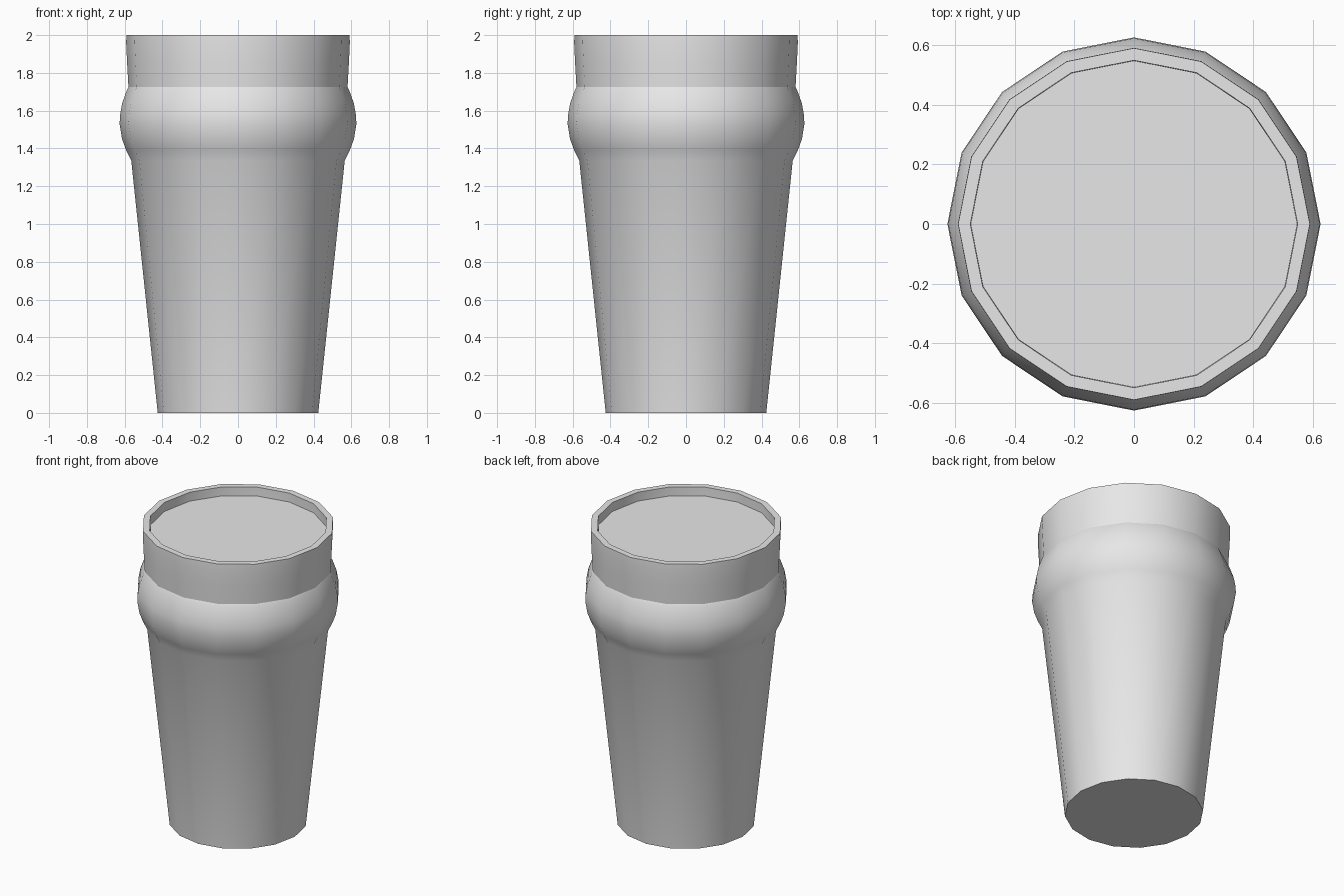
import bpy, bmesh, math

SIDES = 16

cube = bpy.data.objects.get("Cube")
if cube:
    bpy.data.objects.remove(cube, do_unlink=True)


def material(name, colour):
    mat = bpy.data.materials.new(name)
    mat.use_nodes = True
    mat.diffuse_color = colour
    mat.node_tree.nodes["Principled BSDF"].inputs["Base Color"].default_value = colour
    return mat


def lathe(name, profile, mat):
    """Revolve (radius, height) points about z and cap both ends."""
    bm = bmesh.new()
    rings = []
    for r, z in profile:
        angles = [2 * math.pi * i / SIDES for i in range(SIDES)]
        rings.append([bm.verts.new((r * math.cos(a), r * math.sin(a), z)) for a in angles])
    for low, high in zip(rings, rings[1:]):
        for i in range(SIDES):
            j = (i + 1) % SIDES
            bm.faces.new((low[i], low[j], high[j], high[i]))
    bm.faces.new(rings[0][::-1])
    bm.faces.new(rings[-1])
    bmesh.ops.recalc_face_normals(bm, faces=bm.faces)
    mesh = bpy.data.meshes.new(name)
    bm.to_mesh(mesh)
    bm.free()
    mesh.materials.append(mat)
    obj = bpy.data.objects.new(name, mesh)
    bpy.context.collection.objects.link(obj)
    bpy.ops.object.select_all(action='DESELECT')
    obj.select_set(True)
    bpy.context.view_layer.objects.active = obj
    bpy.ops.object.shade_smooth_by_angle(angle=math.radians(30))
    return obj


grey = material("plain grey", (0.8, 0.8, 0.8, 1))

# Glass: tapered wall, rounded bulge, straight lip, then the inside wall and floor
outside = [(0.425, 0), (0.565, 1.335), (0.592, 1.39), (0.614, 1.45), (0.627, 1.53),
           (0.624, 1.58), (0.613, 1.64), (0.588, 1.71), (0.58, 1.725),
           (0.587, 1.85), (0.592, 1.96), (0.591, 2.0)]
inside = [(0.55, 2.0), (0.55, 1.93), (0.54, 1.72), (0.585, 1.55), (0.525, 1.335), (0.39, 0.06)]
lathe("glass", outside + inside, grey)

# Drink filling the glass to just below the lip
lathe("drink", [(0.385, 0.07), (0.52, 1.335), (0.53, 1.72), (0.549, 1.94)], grey)
